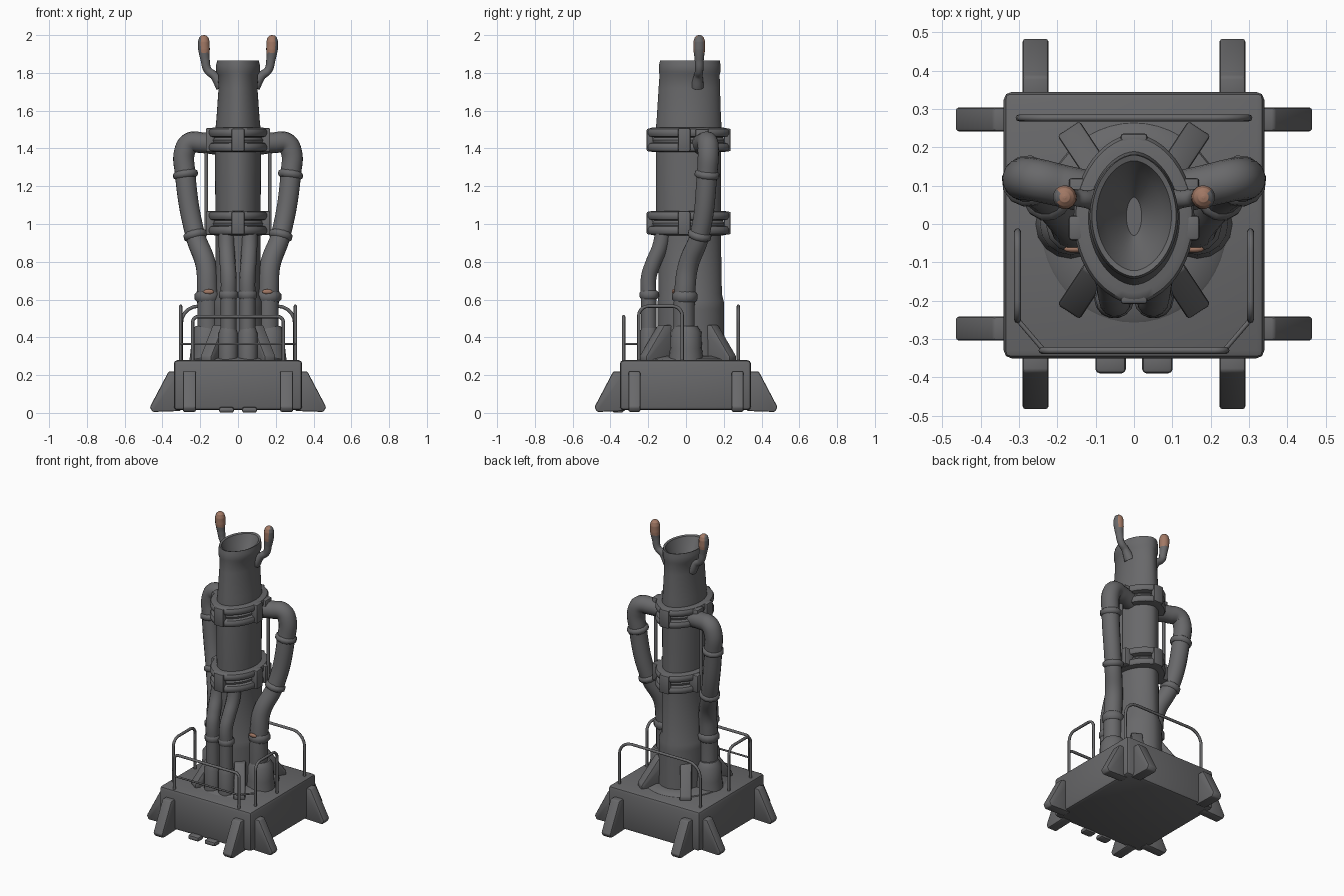
import bpy, bmesh, math
from mathutils import Vector

cube = bpy.data.objects.get("Cube")
if cube:
    bpy.data.objects.remove(cube)


def material(name, rgb):
    m = bpy.data.materials.new(name)
    m.use_nodes = True
    m.diffuse_color = (*rgb, 1)
    bsdf = next(n for n in m.node_tree.nodes if n.type == 'BSDF_PRINCIPLED')
    bsdf.inputs["Base Color"].default_value = (*rgb, 1)
    bsdf.inputs["Roughness"].default_value = 0.7
    return m


GREY = material("dark grey metal", (0.14, 0.14, 0.145))
COPPER = material("copper", (0.36, 0.19, 0.13))


def add_object(name, bm, mat=GREY, angle=40):
    mesh = bpy.data.meshes.new(name)
    bmesh.ops.recalc_face_normals(bm, faces=bm.faces)
    bm.to_mesh(mesh)
    bm.free()
    mesh.materials.append(mat)
    ob = bpy.data.objects.new(name, mesh)
    bpy.context.collection.objects.link(ob)
    smooth(ob, angle)
    return ob


def smooth(ob, angle=40):
    bpy.ops.object.select_all(action='DESELECT')
    ob.select_set(True)
    bpy.context.view_layer.objects.active = ob
    bpy.ops.object.shade_smooth_by_angle(angle=math.radians(angle))


def loft(name, rings, point=1.0, sides=48):
    """Stack of pointed-oval rings: (z, half width, front y, back y)."""
    bm = bmesh.new()
    loops = []
    for z, w, y0, y1 in rings:
        loop = []
        for i in range(sides):
            c, s = math.cos(2 * math.pi * i / sides), math.sin(2 * math.pi * i / sides)
            x = w * math.copysign(abs(c) ** point, c)
            loop.append(bm.verts.new((x, (y0 + y1) / 2 + s * (y1 - y0) / 2, z)))
        loops.append(loop)
    for a, b in zip(loops, loops[1:]):
        for i in range(sides):
            j = (i + 1) % sides
            bm.faces.new((a[i], a[j], b[j], b[i]))
    bm.faces.new(loops[0])
    bm.faces.new(loops[-1])
    return add_object(name, bm)


def tube(name, pts, radius, radii=None, bezier=False, res=4):
    """Round pipe along a path, turned into a mesh."""
    cu = bpy.data.curves.new(name, 'CURVE')
    cu.dimensions = '3D'
    cu.bevel_depth, cu.bevel_resolution = radius, res
    cu.use_fill_caps = True
    sp = cu.splines.new('BEZIER' if bezier else 'POLY')
    data = sp.bezier_points if bezier else sp.points
    data.add(len(pts) - 1)
    for i, (p, q) in enumerate(zip(data, pts)):
        if bezier:
            p.co = q
            p.handle_left_type = p.handle_right_type = 'AUTO'
        else:
            p.co = (*q, 1)
        p.radius = radii[i] if radii else 1
    tmp = bpy.data.objects.new(name + "_path", cu)
    bpy.context.collection.objects.link(tmp)
    dg = bpy.context.evaluated_depsgraph_get()
    mesh = bpy.data.meshes.new_from_object(tmp.evaluated_get(dg))
    bpy.data.objects.remove(tmp)
    mesh.materials.clear()
    mesh.materials.append(GREY)
    ob = bpy.data.objects.new(name, mesh)
    bpy.context.collection.objects.link(ob)
    smooth(ob, 50)
    return ob


def collar(name, centre, direction, radius, half=0.014):
    c, d = Vector(centre), Vector(direction).normalized()
    steps = ((-1.4, 0.82), (-0.7, 1), (0.7, 1), (1.4, 0.82))
    return tube(name, [c + d * half * t for t, _ in steps], radius, [r for _, r in steps])


def prism(name, profile, width, place, bevel=0.008):
    """Outline of (u, z) points extruded sideways; place maps (u, v, z) to the world."""
    bm = bmesh.new()
    a, b = ([bm.verts.new(place(u, v, z)) for u, z in profile] for v in (-width / 2, width / 2))
    n = len(profile)
    for i in range(n):
        j = (i + 1) % n
        bm.faces.new((a[i], a[j], b[j], b[i]))
    bm.faces.new(a)
    bm.faces.new(b)
    bmesh.ops.recalc_face_normals(bm, faces=bm.faces)
    bmesh.ops.bevel(bm, geom=bm.edges[:], offset=bevel, segments=2, affect='EDGES', profile=0.5)
    return add_object(name, bm, angle=35)


def block(name, centre, size, bevel=0.008):
    cx, cy, cz = centre
    sx, sy, sz = (s / 2 for s in size)
    outline = [(-sx, -sz), (sx, -sz), (sx, sz), (-sx, sz)]
    return prism(name, outline, 2 * sy, lambda u, v, z: (cx + u, cy + v, cz + z), bevel)


# Base platform with a low plinth on top
block("base", (0, -0.003, 0.147), (0.68, 0.695, 0.265), 0.02)
loft("plinth", [(0.27, 0.25, -0.27, 0.27), (0.285, 0.24, -0.25, 0.26), (0.3, 0.17, -0.18, 0.22)])

# Splayed fins, two on every side
FIN = [(0.32, 0.01), (0.47, 0.005), (0.485, 0.03), (0.385, 0.22), (0.32, 0.22)]
for s in (-1, 1):
    for t in (-1, 1):
        prism("end_fin", FIN, 0.068, lambda u, v, z: (s * 0.257 + v, t * u, z))
        prism("side_fin", FIN, 0.062, lambda u, v, z: (s * (u - 0.018), t * 0.273 + v, z))
    block("front_foot", (s * 0.061, -0.36, 0.016), (0.08, 0.06, 0.03), 0.012)

# Main column, ending in a hollow pointed mouth
loft("column", [
    (0.27, 0.15, -0.15, 0.205), (0.55, 0.14, -0.15, 0.2), (0.59, 0.14, -0.15, 0.2),
    (0.63, 0.12, -0.145, 0.19), (0.92, 0.12, -0.15, 0.185), (1.1, 0.12, -0.16, 0.185),
    (1.36, 0.122, -0.16, 0.185), (1.5, 0.12, -0.16, 0.19), (1.56, 0.114, -0.155, 0.185),
    (1.72, 0.103, -0.145, 0.18), (1.79, 0.107, -0.14, 0.178), (1.805, 0.116, -0.143, 0.182),
    (1.84, 0.116, -0.143, 0.182), (1.865, 0.11, -0.137, 0.18), (1.86, 0.098, -0.122, 0.165),
    (1.8, 0.075, -0.09, 0.135), (1.72, 0.02, -0.03, 0.07)], 1.12)

# Clamp bands: two rolls, a waist and lugs
for z0 in (0.94, 1.38):
    def roll(z):
        return [(z, 0.125, -0.17, 0.195), (z + 0.006, 0.152, -0.2, 0.226),
                (z + 0.018, 0.158, -0.208, 0.235), (z + 0.034, 0.158, -0.208, 0.235),
                (z + 0.046, 0.152, -0.2, 0.226), (z + 0.052, 0.135, -0.18, 0.2)]
    loft("clamp_band", roll(z0) + [(z0 + 0.065, 0.138, -0.185, 0.205)] + roll(z0 + 0.078), 1.1)
    for s in (-1, 1):
        block("side_lug", (s * 0.148, -0.01, z0 + 0.065), (0.045, 0.065, 0.125))
        block("back_side_lug", (s * 0.135, 0.085, z0 + 0.065), (0.07, 0.07, 0.115))
        block("end_lug", (0, 0.014 + s * 0.205, z0 + 0.065), (0.07, 0.035, 0.12))

for s in (-1, 1):
    # Thin rod between the bands
    tube("rod", [(s * 0.168, 0.08, 0.95), (s * 0.168, 0.08, 1.45)], 0.01)

    # Large side pipe with elbow and collars
    path = [(s * 0.1, 0.08, 1.42), (s * 0.19, 0.1, 1.43), (s * 0.255, 0.115, 1.428),
            (s * 0.282, 0.118, 1.385), (s * 0.28, 0.112, 1.27), (s * 0.226, 0.072, 0.94),
            (s * 0.17, 0.012, 0.78), (s * 0.162, -0.005, 0.66), (s * 0.16, -0.008, 0.28)]
    tube("side_pipe", path, 0.055, [1, 1, 1.02, 1.03, 1, 0.95, 1, 1.03, 1.05], True, 6)
    collar("upper_pipe_collar", (s * 0.278, 0.112, 1.262), (s * 0.05, 0.04, 0.33), 0.067)
    collar("middle_pipe_collar", (s * 0.226, 0.072, 0.94), (s * 0.06, 0.06, 0.25), 0.064)
    collar("lower_pipe_collar", (s * 0.162, -0.006, 0.615), (0, 0, 1), 0.067, 0.02)
    tube("pipe_socket", [(s * 0.165, 0, z) for z in (0.28, 0.34, 0.43, 0.46)], 0.085,
         [1.08, 1, 0.95, 0.7], res=6)

    # Copper patch on the side pipe
    bm = bmesh.new()
    bmesh.ops.create_uvsphere(bm, u_segments=16, v_segments=8, radius=1)
    for v in bm.verts:
        v.co = (s * 0.155 + v.co.x * 0.028, -0.066 + v.co.y * 0.009, 0.642 + v.co.z * 0.013)
    add_object("copper_patch", bm, COPPER)

    # Twin front pipes
    path = [(s * 0.06, -0.12, 0.97), (s * 0.06, -0.138, 0.88), (s * 0.055, -0.175, 0.79),
            (s * 0.05, -0.197, 0.72), (s * 0.05, -0.197, 0.6), (s * 0.05, -0.195, 0.28)]
    tube("front_pipe", path, 0.042, None, True, 5)
    collar("front_pipe_collar", (s * 0.05, -0.195, 0.625), (0, 0, 1), 0.051, 0.016)
    tube("front_pipe_socket", [(s * 0.052, -0.195, z) for z in (0.28, 0.42, 0.45)], 0.052,
         [1, 1, 0.8], res=5)

    # Sloping buttresses at the four corners of the column
    for t in (-1, 1):
        out = Vector((s * 0.55, t * 0.83, 0)).normalized()
        side = Vector((-out.y, out.x, 0))
        root = Vector((s * 0.085, 0.01 + t * 0.11, 0))
        prism("buttress", [(-0.03, 0.27), (0.155, 0.27), (0.155, 0.3), (0.04, 0.465), (-0.03, 0.465)],
              0.07, lambda u, v, z: root + out * u + side * v + Vector((0, 0, z)))

    # Horn with a copper tip, bare on its outer side
    path = [(s * 0.085, 0.06, 1.73), (s * 0.125, 0.065, 1.785), (s * 0.16, 0.07, 1.815),
            (s * 0.174, 0.07, 1.87), (s * 0.18, 0.07, 1.925), (s * 0.181, 0.07, 1.965),
            (s * 0.181, 0.07, 1.987), (s * 0.181, 0.07, 1.997), (s * 0.181, 0.07, 2.0)]
    horn = tube("horn", path, 0.031, [1.1, 0.75, 0.7, 0.78, 1, 1, 0.8, 0.45, 0.1], True, 5)
    horn.data.materials.append(COPPER)
    for f in horn.data.polygons:
        if f.center.z > 1.905 and f.normal.x * s < 0.55:
            f.material_index = 1


# Railings
def hoop(name, a, b, top, r=0.009, bend=0.05):
    a, b = Vector((*a, 0.27)), Vector((*b, 0.27))
    d = (b - a).normalized()
    up = Vector((0, 0, 1))
    arc = []
    for i in range(6):
        k = i / 5 * math.pi / 2
        arc.append((bend * (1 - math.cos(k)), top - bend + bend * math.sin(k)))
    pts = [a] + [a + d * u + up * (z - 0.27) for u, z in arc]
    pts += [b - d * u + up * (z - 0.27) for u, z in reversed(arc)] + [b]
    return tube(name, pts, r, res=2)


hoop("back_railing", (-0.3, 0.277), (0.3, 0.277), 0.565, bend=0.09)
hoop("front_railing", (-0.24, -0.33), (0.24, -0.33), 0.51, bend=0.03)
for s in (-1, 1):
    hoop("side_railing", (s * 0.304, -0.25), (s * 0.304, -0.02), 0.565)
    tube("corner_rail", [(s * 0.235, -0.33, 0.365), (s * 0.304, -0.25, 0.365)], 0.006, res=2)
tube("front_middle_rail", [(-0.24, -0.33, 0.365), (0.24, -0.33, 0.365)], 0.006, res=2)
